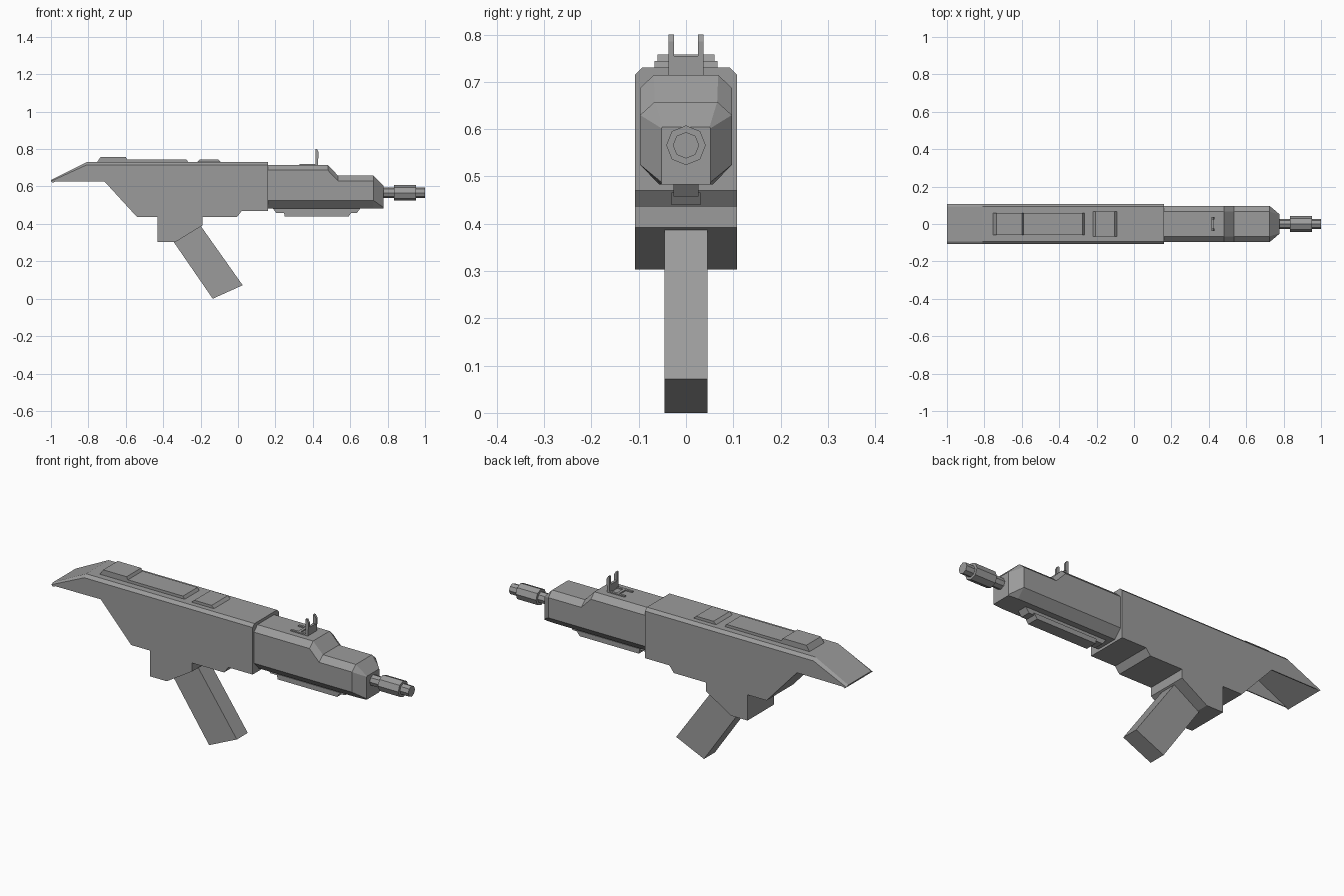
import bpy
import bmesh
import math

cube = bpy.data.objects.get("Cube")
if cube:
    bpy.data.objects.remove(cube, do_unlink=True)

grey = bpy.data.materials.new("gunmetal_grey")
grey.use_nodes = True
colour = (0.33, 0.33, 0.33, 1)
grey.diffuse_color = colour
grey.node_tree.nodes["Principled BSDF"].inputs["Base Color"].default_value = colour


def loft(name, rings):
    """Skin equal-length rings of 3D points and cap both ends."""
    bm = bmesh.new()
    loops = [[bm.verts.new(p) for p in ring] for ring in rings]
    for a, b in zip(loops, loops[1:]):
        for i in range(len(a)):
            j = (i + 1) % len(a)
            bm.faces.new((a[i], a[j], b[j], b[i]))
    bm.faces.new(loops[0])
    bm.faces.new(loops[-1])
    bmesh.ops.recalc_face_normals(bm, faces=bm.faces)
    mesh = bpy.data.meshes.new(name)
    bm.to_mesh(mesh)
    bm.free()
    mesh.materials.append(grey)
    obj = bpy.data.objects.new(name, mesh)
    bpy.context.collection.objects.link(obj)
    return obj


def prism(name, profile, y0, y1):
    """Extrude a side profile (x, z) across y."""
    return loft(name, [[(x, y, z) for x, z in profile] for y in (y0, y1)])


def box(name, x0, x1, y0, y1, z0, z1):
    return prism(name, [(x0, z0), (x1, z0), (x1, z1), (x0, z1)], y0, y1)


# Receiver: side profile with a bevel along the top edges, hollow under the tail
HALF, BEVEL = 0.108, 0.015
top = [(-1, 0.635), (-0.81, 0.73), (0.16, 0.73)]
under = [(0.16, 0.47), (0.02, 0.47), (-0.005, 0.437), (-0.19, 0.437),
         (-0.19, 0.392), (-0.335, 0.303), (-0.43, 0.303), (-0.43, 0.437),
         (-0.54, 0.437), (-0.715, 0.628), (-0.775, 0.7), (-0.8, 0.71), (-0.99, 0.62)]
low_top = [(-1, 0.628)] + [(x, z - BEVEL) for x, z in top[1:]]
rings = []
for y, edge in ((-HALF, low_top), (BEVEL - HALF, top), (HALF - BEVEL, top), (HALF, low_top)):
    rings.append([(x, y, z) for x, z in edge + under])
loft("receiver", rings)

# Thin cheeks on both sides of the tail
cheek = [(-0.99, 0.626), (-0.715, 0.628), (-0.76, 0.71), (-0.81, 0.714)]
for side, label in ((1, "left"), (-1, "right")):
    prism("tail_cheek_" + label, cheek, side * (HALF - 0.005), side * HALF)

# Raised strips on top of the receiver
prism("top_strip", [(-0.757, 0.725), (-0.735, 0.758), (-0.6, 0.758), (-0.592, 0.744),
                    (-0.275, 0.744), (-0.262, 0.725)], -0.06, 0.06)
prism("top_pad", [(-0.225, 0.725), (-0.205, 0.744), (-0.105, 0.744), (-0.087, 0.725)],
      -0.067, 0.067)

# Barrel shroud: eight-sided sections stepping down and tapering to the front
sections = []
for x, z_top, w_top, z_side, w_side, z_low, w_low in (
        (0.14, 0.715, 0.068, 0.687, 0.097, 0.525, 0.057),
        (0.48, 0.715, 0.068, 0.687, 0.097, 0.525, 0.057),
        (0.535, 0.658, 0.066, 0.63, 0.097, 0.525, 0.057),
        (0.725, 0.658, 0.066, 0.63, 0.097, 0.525, 0.057),
        (0.778, 0.605, 0.05, 0.602, 0.052, 0.488, 0.052)):
    half = [(w_low, 0.483), (w_side, z_low), (w_side, z_side), (w_top, z_top)]
    sections.append([(x, y, z) for y, z in half] + [(x, -y, z) for y, z in reversed(half)])
loft("barrel_shroud", sections)

# Rail under the shroud
prism("rail_mount", [(0.18, 0.49), (0.205, 0.458), (0.635, 0.458), (0.66, 0.49)], -0.026, 0.026)
prism("rail_block", [(0.245, 0.466), (0.25, 0.44), (0.592, 0.44), (0.61, 0.466)], -0.031, 0.031)

# Eight-sided muzzle: stem, thick collar and tip
for name, x0, x1, r in (("muzzle_stem", 0.76, 0.84, 0.028),
                        ("muzzle_collar", 0.835, 0.952, 0.042),
                        ("muzzle_tip", 0.945, 1.0, 0.028)):
    loft(name, [[(x, r * math.cos(i * math.pi / 4), 0.566 + r * math.sin(i * math.pi / 4))
                 for i in range(8)] for x in (x0, x1)])

# Sight: cross plate with two posts and two flat feet
box("sight_plate", 0.414, 0.428, -0.037, 0.037, 0.71, 0.755)
box("sight_bridge", 0.365, 0.38, -0.037, 0.037, 0.71, 0.721)
for side, label in ((1, "left"), (-1, "right")):
    inner, outer = side * 0.025, side * 0.037
    prism("sight_post_" + label, [(0.414, 0.75), (0.431, 0.75), (0.431, 0.785),
                                  (0.422, 0.8), (0.414, 0.8)], inner, outer)
    box("sight_foot_" + label, 0.328, 0.428, inner, outer, 0.71, 0.721)

# Slanted magazine
prism("magazine", [(-0.215, 0.41), (-0.2, 0.39), (0.025, 0.072), (-0.135, 0),
                   (-0.345, 0.305), (-0.36, 0.33)], -0.045, 0.045)
